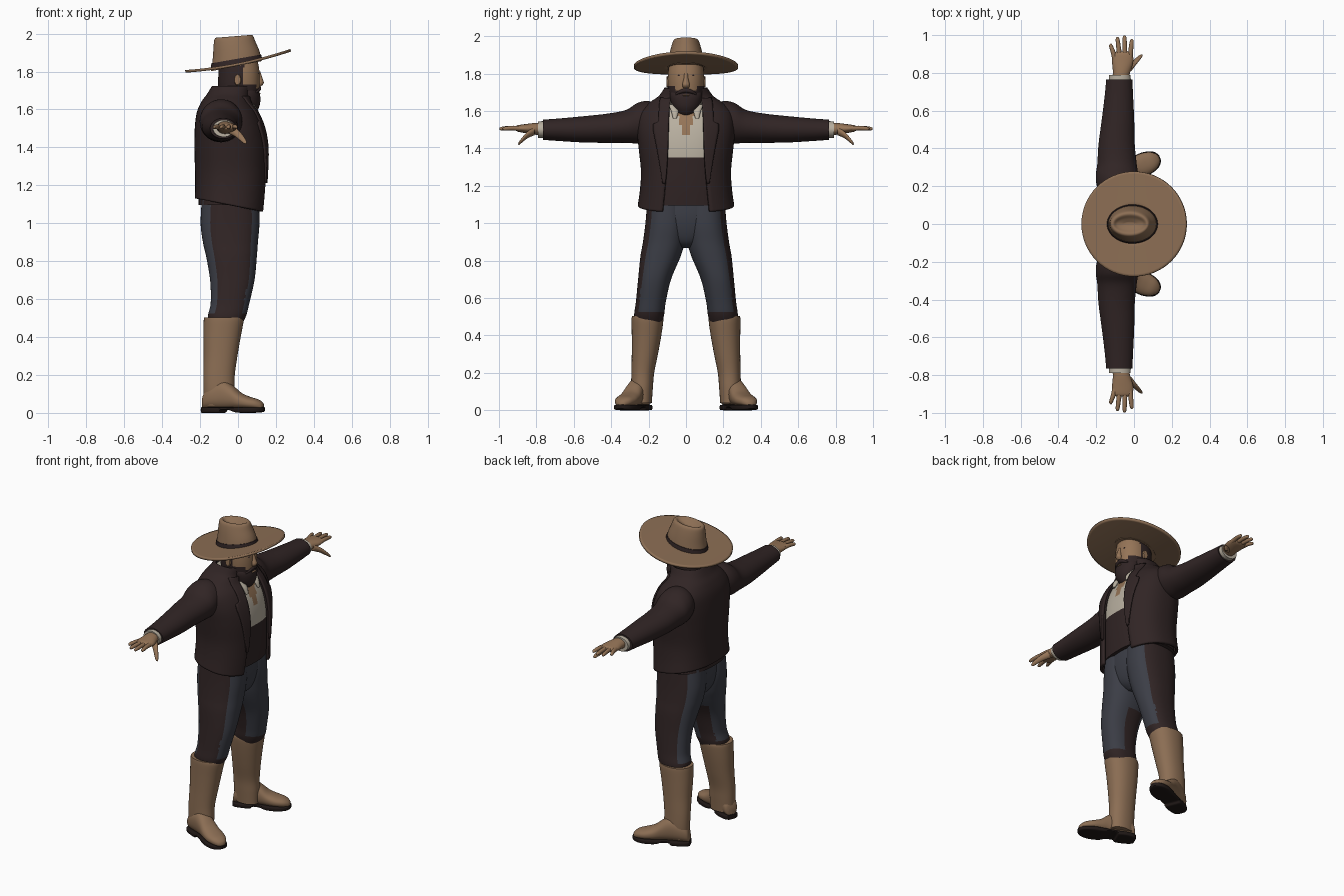
import bpy, bmesh, math
from mathutils import Vector

def mat(name, r, g, b):
    m = bpy.data.materials.new(name)
    m.diffuse_color = (r, g, b, 1)
    return m

TAN = mat("tan leather", .26, .155, .088)
SKIN = mat("skin", .30, .175, .095)
DARK = mat("dark brown cloth", .030, .018, .018)
BLUE = mat("slate trousers", .045, .048, .062)
WHITE = mat("off white shirt", .48, .43, .35)
SOLE = mat("black sole", .014, .009, .008)
X, Y, Z = Vector((1, 0, 0)), Vector((0, 1, 0)), Vector((0, 0, 1))

def smooth(rows, k):
    """Catmull-Rom resampling of rows of numbers"""
    out = []
    for i in range(len(rows) - 1):
        p0, p1, p2, p3 = (rows[max(0, min(len(rows) - 1, i + j))] for j in (-1, 0, 1, 2))
        for s in range(k):
            t = s / k
            out.append(tuple(.5 * (2 * b + (c - a) * t + (2 * a - 5 * b + 4 * c - d) * t * t
                       + (3 * b - a - 3 * c + d) * t ** 3) for a, b, c, d in zip(p0, p1, p2, p3)))
    return out + [tuple(rows[-1])]

def se(t, p):
    """unit superellipse point"""
    c, s = math.cos(t), math.sin(t)
    return math.copysign(abs(c) ** (2 / p), c), math.copysign(abs(s) ** (2 / p), s)

def grid(name, rows, mats, rule=None, closed=True, caps=True, mirror=False, thick=0, angle=50):
    """skin a grid of points; rule(face centre) gives the material slot"""
    bm = bmesh.new()
    vs = [[bm.verts.new(p) for p in r] for r in rows]
    n = len(rows[0])
    for a, b in zip(vs, vs[1:]):
        for j in range(n if closed else n - 1):
            k = (j + 1) % n
            bm.faces.new((a[j], a[k], b[k], b[j]))
    if closed and caps:
        bm.faces.new(vs[0])
        bm.faces.new(vs[-1])
    bmesh.ops.recalc_face_normals(bm, faces=bm.faces)
    if rule:
        for f in bm.faces:
            f.material_index = int(rule(f.calc_center_median()))
    me = bpy.data.meshes.new(name)
    bm.to_mesh(me)
    bm.free()
    for m in mats:
        me.materials.append(m)
    me.shade_smooth()
    me.set_sharp_from_angle(angle=math.radians(angle))
    ob = bpy.data.objects.new(name, me)
    bpy.context.collection.objects.link(ob)
    if thick:
        s = ob.modifiers.new("thickness", 'SOLIDIFY')
        s.thickness, s.offset = thick, 0
    if mirror:
        m = ob.modifiers.new("mirror", 'MIRROR')
        m.use_axis = (False, True, False)
        m.use_mirror_merge = False
    return ob

def loft(name, rows, mats, u=X, v=Y, n=40, p=2.0, k=5, tilt=None, **kw):
    """rows of (cx, cy, cz, half size along u, half size along v)"""
    pts = []
    for cx, cy, cz, a, b in smooth(rows, k):
        ring = []
        for j in range(n):
            c, s = se(2 * math.pi * j / n, p)
            q = Vector((cx, cy, cz)) + u * (a * c) + v * (b * s)
            if tilt:
                q.z += tilt(q)
            ring.append(q)
        pts.append(ring)
    return grid(name, pts, mats, **kw)

# ---- hat: swept-up brim, pinched crown, band
brim_z = lambda x: .2 * x + .24 * x * x
brim = [[Vector((r * math.cos(t), r * math.sin(t), 1.838 + brim_z(r * math.cos(t))))
         for t in (2 * math.pi * j / 64 for j in range(64))] for r in (.07, .12, .16, .2, .24, .265, .278)]
grid("hat_brim", brim, [TAN], caps=False, thick=.014)
crown_tilt = lambda q: q.x * (.2 - .12 * min(1, max(0, (q.z - 1.84) / .14)))
loft("hat_crown", [(-.008, 0, 1.83, .134, .102), (-.01, 0, 1.89, .123, .092), (-.018, 0, 1.945, .111, .079),
     (-.022, 0, 1.98, .102, .066), (-.022, 0, 1.987, .088, .05), (-.022, 0, 1.972, .068, .03),
     (-.022, 0, 1.96, .03, .01)], [TAN], tilt=crown_tilt, n=48)
loft("hat_band", [(-.008, 0, 1.838, .137, .105), (-.009, 0, 1.868, .131, .099)], [DARK],
     tilt=crown_tilt, n=48, k=1)

# ---- head: skin face, dark hair and beard line
loft("head", [(.0, 0, 1.54, .075, .07), (.005, 0, 1.62, .085, .075), (.005, 0, 1.68, .105, .09),
     (.005, 0, 1.74, .11, .097), (.005, 0, 1.80, .108, .097), (.0, 0, 1.85, .105, .09)], [SKIN, DARK],
     rule=lambda c: c.x < .03 or (c.z < 1.71 and c.z > 1.60) or (c.z < 1.735 and abs(c.y) > .06),
     n=72, k=8, p=2.2)
loft("beard", [(.055, 0, 1.565, .012, .012), (.05, 0, 1.585, .045, .045), (.052, 0, 1.62, .062, .07),
     (.052, 0, 1.66, .066, .083), (.05, 0, 1.69, .062, .086), (.045, 0, 1.712, .05, .08)], [DARK])
loft("nose", [(.108, 0, 1.80, .01, .01), (.113, 0, 1.77, .014, .013), (.118, 0, 1.74, .018, .02),
     (.112, 0, 1.722, .01, .014)], [SKIN], n=16)
loft("moustache", [(.112, -.001, 1.712, .01, .013), (.106, .03, 1.704, .012, .011), (.09, .058, 1.688, .008, .006)],
     [DARK], u=X, v=Z, n=14, mirror=True)
loft("mouth", [(.112, -.016, 1.685, .008, .004), (.112, .016, 1.685, .008, .004)], [SKIN], u=X, v=Z, n=10, k=1)
loft("eye", [(.104, .024, 1.79, .004, .003), (.103, .038, 1.791, .006, .006), (.094, .052, 1.79, .004, .003)],
     [DARK], u=X, v=Z, n=12, mirror=True)
loft("ear", [(.0, .09, 1.755, .02, .032), (-.003, .105, 1.757, .016, .027)], [SKIN], u=X, v=Z, n=16, mirror=True)

# ---- jacket: open-fronted shell; rows are z, centre x, depth, width, half opening
P = 2.4
JACKET = smooth([(1.095, -.04, .18, .25, .125), (1.18, -.035, .183, .238, .115), (1.28, -.033, .186, .233, .105),
                 (1.4, -.035, .187, .245, .098), (1.5, -.043, .177, .255, .095), (1.58, -.055, .155, .245, .092),
                 (1.635, -.062, .125, .195, .088), (1.675, -.05, .108, .14, .08), (1.72, -.03, .1, .108, .07)], 6)
def hem(x, cx, z):
    return z - .2 * (x - cx) * max(0, (1.28 - z) / .185)

rows = []
for z, cx, a, b, g in JACKET:
    t0 = math.asin((g / b) ** (P / 2))
    ring = []
    for j in range(57):
        c, s = se(t0 + (2 * math.pi - 2 * t0) * j / 56, P)
        ring.append(Vector((cx + a * c, b * s, hem(cx + a * c, cx, z))))
    rows.append(ring)
grid("jacket_body", rows, [DARK], closed=False, thick=.016)

# lapels lie on the jacket front beside the opening
rows = []
for z, cx, a, b, g in JACKET:
    if 1.2 < z < 1.67:
        w = .012 + .07 * max(0, min(1, (z - 1.2) / .3)) if z < 1.53 else .055
        ring = []
        for j in range(7):
            y = g - .006 + w * j / 6
            ring.append(Vector((cx + a * (1 - (y / b) ** P) ** (1 / P) + .011, y + .004, z)))
        rows.append(ring)
grid("jacket_lapel", rows, [DARK], closed=False, thick=.012, mirror=True)
loft("jacket_sleeve", [(-.08, .12, 1.55, .08, .08), (-.088, .2, 1.545, .108, .108), (-.09, .26, 1.535, .112, .108),
     (-.09, .32, 1.518, .104, .088), (-.092, .42, 1.508, .096, .078), (-.085, .55, 1.502, .086, .07),
     (-.08, .68, 1.50, .075, .06), (-.078, .765, 1.50, .069, .054)], [DARK], u=X, v=Z, mirror=True)

# ---- shirt and waistcoat under the jacket, with an open neck
def shirt_rule(c):
    if c.z < 1.355:
        return 1
    return 2 if c.x > 0 and abs(c.y) < (c.z - 1.44) * .32 else 0
loft("shirt_and_waistcoat", [(cx, 0, z, a - .012, b - .014) for z, cx, a, b, g in JACKET[:-3:6]]
     + [(-.03, 0, 1.65, .09, .1)], [WHITE, DARK, SKIN], rule=shirt_rule, n=120, k=10, p=P)
loft("shirt_collar", [(.062, .075, 1.635, .012, .018), (.09, .06, 1.60, .014, .02), (.107, .06, 1.56, .008, .01)],
     [WHITE], n=14, mirror=True)

# ---- cuffs and hands
loft("shirt_cuff", [(-.075, .74, 1.50, .059, .046), (-.075, .79, 1.50, .057, .045)], [WHITE],
     u=X, v=Z, k=1, mirror=True)
loft("palm", [(-.072, .77, 1.503, .042, .034), (-.065, .81, 1.505, .047, .031), (-.06, .86, 1.506, .056, .024),
     (-.06, .9, 1.507, .052, .017), (-.06, .912, 1.507, .035, .009)], [SKIN], u=X, v=Z, n=28, mirror=True)
for nm, x0, x1, y1 in (("little", -.101, -.122, .955), ("ring", -.075, -.087, .99),
                       ("middle", -.048, -.05, .998), ("index", -.021, -.012, .98)):
    mid = (x0 + x1) / 2
    loft(nm + "_finger", [(x0, .87, 1.506, .014, .014), (mid, (.87 + y1) / 2, 1.509, .0125, .0125),
         (x1, y1 - .012, 1.506, .01, .01), (x1, y1, 1.505, .003, .003)], [SKIN], u=X, v=Z, n=14, mirror=True)
loft("thumb", [(-.04, .81, 1.495, .026, .024), (-.005, .848, 1.472, .02, .018), (.022, .876, 1.445, .015, .013),
     (.036, .892, 1.428, .01, .009), (.04, .897, 1.423, .003, .003)], [SKIN], u=X, v=Z, n=16, mirror=True)

# ---- trousers: slate with dark side panels
LEG = [(-.065, .2, .46, .08, .07), (-.058, .197, .51, .1, .08), (-.042, .188, .58, .102, .08),
       (-.03, .168, .70, .117, .088), (-.034, .137, .82, .133, .107), (-.04, .118, .90, .145, .112),
       (-.042, .105, 1.0, .155, .112), (-.04, .1, 1.14, .15, .105)]
def leg_rule(c):
    row = min(smooth(LEG, 8), key=lambda r: abs(r[2] - c.z))
    rel = (c.x - row[0]) / row[3]
    if c.z < .525:
        return 1
    outer = c.y > row[1]
    return (outer and -.66 < rel < .72) or (not outer and c.z < .78 and -.7 < rel < .25)
loft("trouser_leg", LEG, [BLUE, DARK], rule=leg_rule, n=64, k=8, p=2.3, mirror=True)
loft("trouser_hips", [(-.03, 0, .868, .06, .04), (-.035, 0, .9, .105, .1), (-.04, 0, .96, .135, .17),
     (-.04, 0, 1.04, .148, .195), (-.04, 0, 1.14, .145, .19)], [BLUE], p=2.3)

# ---- boots: shaft, turned-out foot, sole with heel
loft("boot_shaft", [(-.1, .235, .04, .078, .052), (-.1, .235, .12, .082, .058), (-.1, .231, .2, .083, .061),
     (-.092, .22, .3, .089, .07), (-.084, .211, .4, .098, .079), (-.076, .206, .48, .105, .085),
     (-.076, .206, .503, .103, .083)], [TAN], p=2.2, mirror=True)
D, W = Vector((.92, .39, 0)).normalized(), Vector((-.39, .92, 0)).normalized()
HEEL = Vector((-.17, .222, 0))
def along(s, z, w, h):
    q = HEEL + D * s
    return (q.x, q.y, z, w, h)

loft("boot_foot", [along(s, (.02 + top) / 2, w, (top - .02) / 2) for s, w, top in
     ((-.012, .025, .07), (.0, .042, .11), (.04, .052, .15), (.1, .052, .17), (.15, .053, .145),
      (.2, .058, .105), (.25, .059, .085), (.295, .047, .072), (.322, .026, .055), (.33, .008, .04))],
     [TAN], u=W, v=Z, p=2.3, mirror=True)
loft("boot_sole", [along(s, (lo + .03) / 2, w, (.03 - lo) / 2) for s, w, lo in
     ((-.016, .03, 0), (.0, .046, 0), (.05, .055, 0), (.095, .053, 0), (.105, .052, .014), (.15, .053, .014),
      (.19, .059, .002), (.25, .062, 0), (.3, .05, .002), (.325, .03, .006), (.334, .012, .01))],
     [SOLE], u=W, v=Z, p=5, k=3, mirror=True)
